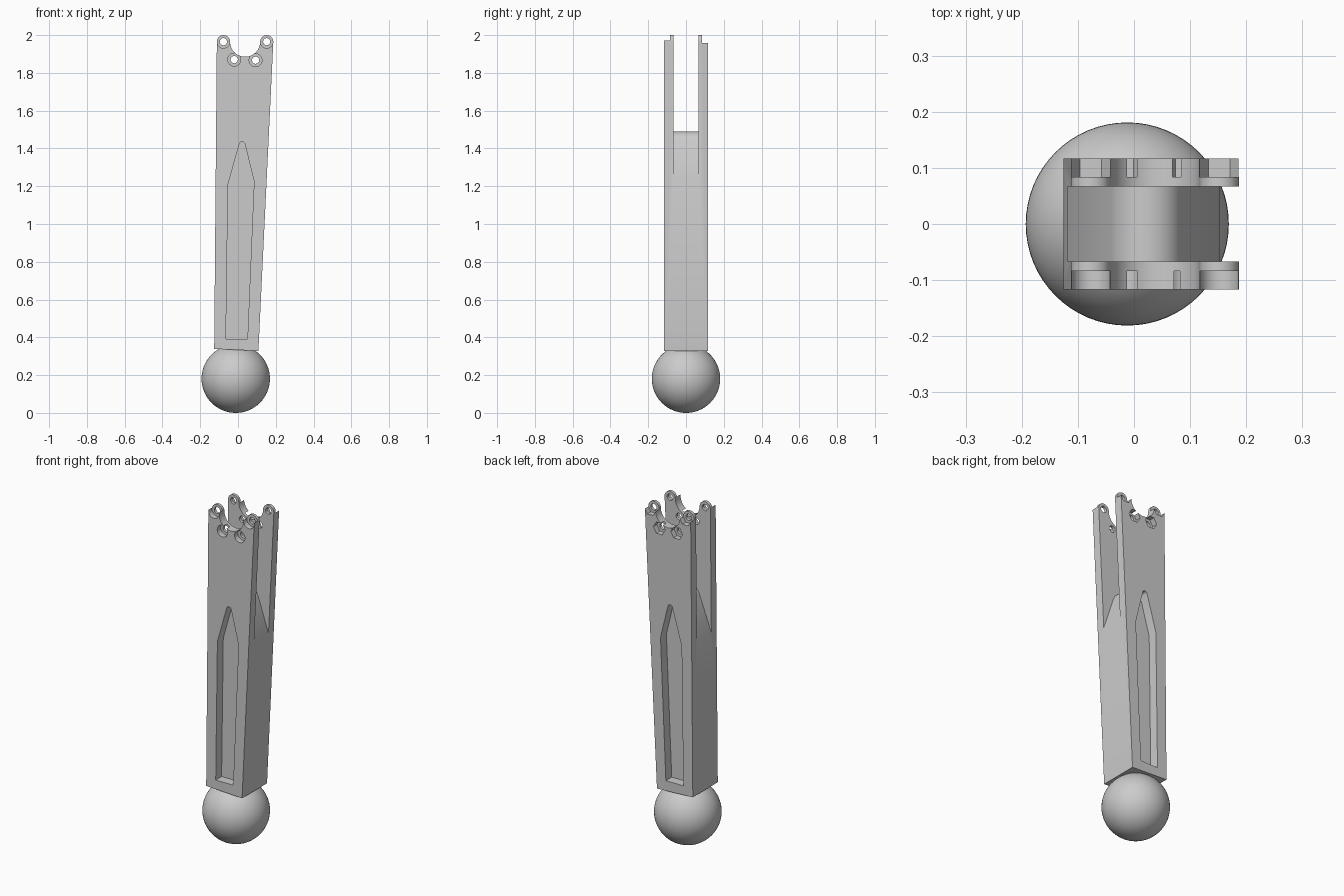
import bpy, bmesh
from math import cos, sin, radians

if "Cube" in bpy.data.objects:
    bpy.data.objects.remove(bpy.data.objects["Cube"], do_unlink=True)

grey = bpy.data.materials.new("plain grey")
grey.use_nodes = True
colour = (0.6, 0.6, 0.6, 1)
grey.diffuse_color = colour
grey.node_tree.nodes["Principled BSDF"].inputs["Base Color"].default_value = colour

HALF = 0.1165    # half thickness of the leg
GAP = 0.067      # half width of the fork gap
SEAT = 0.084     # depth level of the bolt seats


def arc(cx, cz, r, a0, a1, n):
    return [(cx + r * cos(radians(a0 + (a1 - a0) * i / n)),
             cz + r * sin(radians(a0 + (a1 - a0) * i / n))) for i in range(n + 1)]


def prism(name, outline, y0, y1):
    """Extrude an outline in x and z from y0 to y1."""
    bm = bmesh.new()
    face = bm.faces.new([bm.verts.new((x, y0, z)) for x, z in outline])
    ext = bmesh.ops.extrude_face_region(bm, geom=[face])
    verts = [v for v in ext["geom"] if isinstance(v, bmesh.types.BMVert)]
    bmesh.ops.translate(bm, verts=verts, vec=(0, y1 - y0, 0))
    bmesh.ops.recalc_face_normals(bm, faces=bm.faces)
    mesh = bpy.data.meshes.new(name)
    bm.to_mesh(mesh)
    bm.free()
    ob = bpy.data.objects.new(name, mesh)
    bpy.context.collection.objects.link(ob)
    return ob


def activate(ob):
    bpy.ops.object.select_all(action="DESELECT")
    ob.select_set(True)
    bpy.context.view_layer.objects.active = ob


def cut(target, outline, y0, y1):
    cutter = prism("cutter", outline, y0, y1)
    cutter.hide_render = True
    mod = target.modifiers.new("cut", "BOOLEAN")
    mod.operation = "DIFFERENCE"
    mod.solver = "EXACT"
    mod.object = cutter
    activate(target)
    bpy.ops.object.modifier_apply(modifier=mod.name)
    bpy.data.objects.remove(cutter, do_unlink=True)


# Leg body: tapered bar with two ears and a round valley on top
ears = [(-0.077, 1.965), (0.152, 1.965)]
lower_bolts = [(-0.02, 1.87), (0.093, 1.867)]
outline = [(-0.126, 0.339), (0.108, 0.328)]
outline += arc(*ears[1], 0.035, 0, 180, 20)
outline += arc(0.0375, 1.965, 0.0795, -6, -174, 28)
outline += arc(*ears[0], 0.035, 0, 180, 20)
leg = prism("forked_leg", outline, -HALF, HALF)
leg.data.materials.append(grey)

# Fork gap with a rounded ridge at its foot
gap = [(-0.156, 1.14)] + arc(0.022, 1.424, 0.066, 160, 18, 18)
gap += [(0.187, 1.14), (0.3, 1.14), (0.3, 2.1), (-0.3, 2.1), (-0.3, 1.14)]
cut(leg, gap, -GAP, GAP)

# Pointed pockets on front and back
pocket = [(-0.064, 0.39), (0.05, 0.39), (0.085, 1.225)]
pocket += arc(0.022, 1.42, 0.015, 18, 162, 10) + [(-0.053, 1.21)]
cut(leg, pocket, -0.2, -HALF + 0.055)
cut(leg, pocket, HALF - 0.055, 0.2)

# Bolt holes, round seats on the front and hexagonal seats on the back
for side, radius, steps in ((-1, 0.0342, 32), (1, 0.0385, 6)):
    y0, y1 = sorted((side * SEAT, side * 0.2))
    for x, z in ears:
        seat = arc(x, z, radius, 180, 360, steps // 2)
        seat += [(x + radius, z + 0.1), (x - radius, z + 0.1)]
        cut(leg, seat, y0, y1)
    for x, z in lower_bolts:
        cut(leg, arc(x, z, radius, 0, 360, steps)[:-1], y0, y1)
for x, z in ears + lower_bolts:
    cut(leg, arc(x, z, 0.019, 0, 360, 24)[:-1], -0.2, 0.2)

# Ball foot
bpy.ops.mesh.primitive_uv_sphere_add(segments=64, ring_count=32, radius=0.181,
                                     location=(-0.012, 0, 0.181))
ball = bpy.context.object
ball.name = "ball_foot"
ball.data.materials.append(grey)

for ob in (leg, ball):
    activate(ob)
    bpy.ops.object.shade_smooth_by_angle(angle=radians(30))
